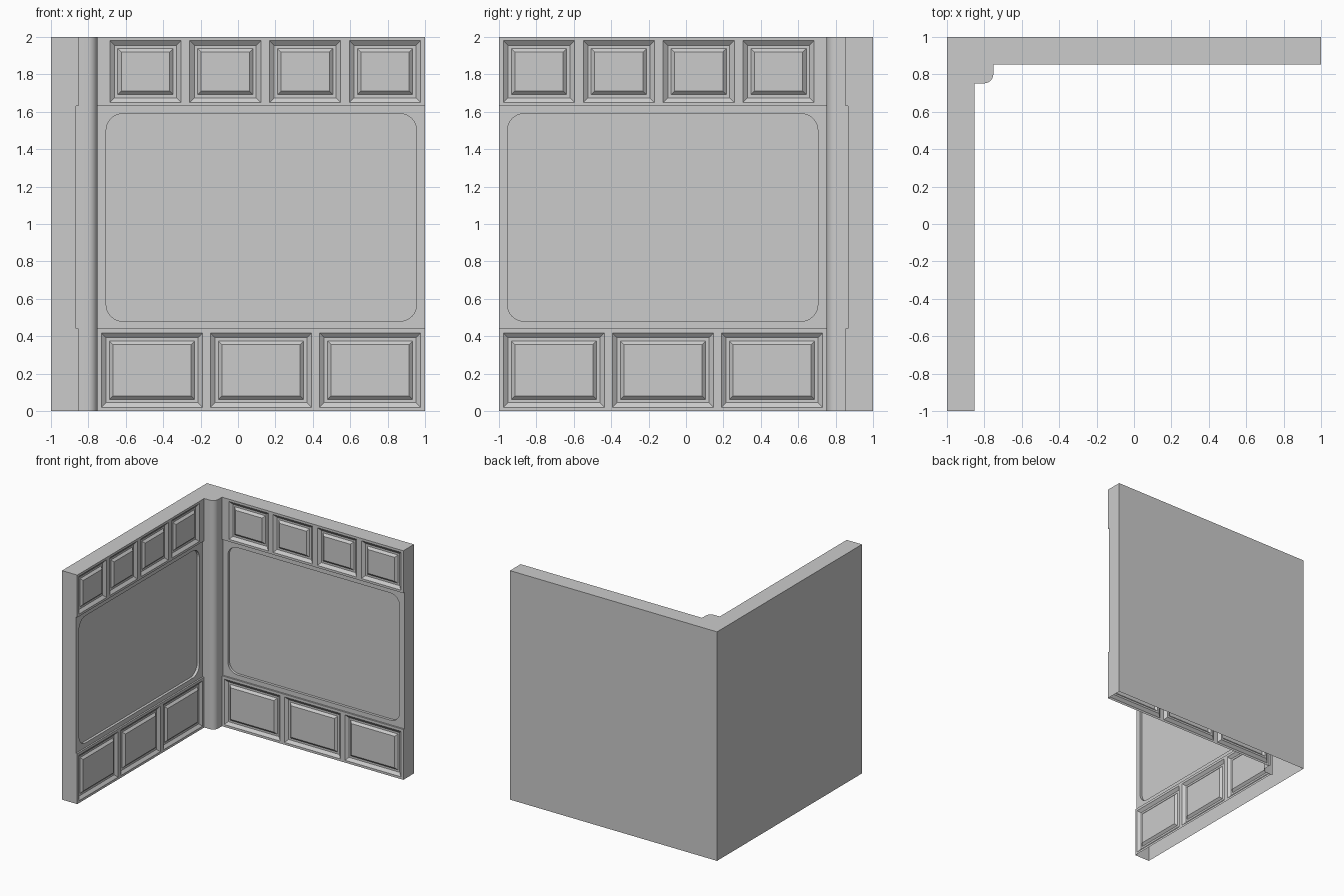
import bpy, bmesh, math
from mathutils import Matrix, Vector

cube = bpy.data.objects.get("Cube")
if cube:
    bpy.data.objects.remove(cube, do_unlink=True)

grey = bpy.data.materials.new("plain_grey")
grey.use_nodes = True
colour = (0.6, 0.6, 0.6, 1)
grey.diffuse_color = colour
grey.node_tree.nodes["Principled BSDF"].inputs["Base Color"].default_value = colour

FACE, RECESS, SUNK = 0.853, 0.867, 0.89   # y of wall face, middle band, sunk panel
LEFT, RIGHT = -0.75, 1.0                  # x extent of the panelled area
BAND_LOW, BAND_HIGH, TOP = 0.44, 1.63, 2.0
# swaps the back wall onto the left side across the corner diagonal
DIAGONAL = Matrix(((0, -1, 0, 0), (-1, 0, 0, 0), (0, 0, 1, 0), (0, 0, 0, 1)))


def add_face(bm, points):
    return bm.faces.new([bm.verts.new(p) for p in points])


def front_quad(bm, x0, x1, z0, z1, y=FACE):
    return add_face(bm, [(x0, y, z0), (x1, y, z0), (x1, y, z1), (x0, y, z1)])


def add_object(name, bm):
    mesh = bpy.data.meshes.new(name)
    bm.normal_update()
    bm.to_mesh(mesh)
    bm.free()
    mesh.materials.append(grey)
    obj = bpy.data.objects.new(name, mesh)
    bpy.context.scene.collection.objects.link(obj)
    return obj


def add_wall_part(name, bm):
    """Makes the part on the back wall and its mirrored twin on the left wall."""
    back = add_object("back_" + name, bm)
    twin = back.data.copy()
    twin.transform(DIAGONAL)
    twin.flip_normals()
    bpy.context.scene.collection.objects.link(bpy.data.objects.new("left_" + name, twin))


def panel_row(name, z_range, panel_z, first, width, step, count):
    """Rails and stiles around a row of fielded panels."""
    bm = bmesh.new()
    z0, z1 = panel_z
    front_quad(bm, LEFT, RIGHT, z_range[0], z0)
    front_quad(bm, LEFT, RIGHT, z1, z_range[1])
    cells, edge = [], LEFT
    for i in range(count):
        x = first + i * step
        front_quad(bm, edge, x, z0, z1)
        cells.append(front_quad(bm, x, x + width, z0, z1))
        edge = x + width
    front_quad(bm, edge, RIGHT, z0, z1)
    bm.normal_update()
    # sloped border, flat groove, raised field
    for thickness, depth in ((0.035, -0.02), (0.024, 0), (0.027, 0.018)):
        bmesh.ops.inset_individual(bm, faces=cells, thickness=thickness, depth=depth)
    add_wall_part(name, bm)


def rounded_corners(x0, x1, z0, z1, radius, y, segments=8):
    """Four corner arcs, counter-clockwise from the lower left."""
    centres = [(x0 + radius, z0 + radius), (x1 - radius, z0 + radius),
               (x1 - radius, z1 - radius), (x0 + radius, z1 - radius)]
    arcs = []
    for i, (cx, cz) in enumerate(centres):
        angles = [math.pi * (1 + i / 2 + k / segments / 2) for k in range(segments + 1)]
        arcs.append([Vector((cx + radius * math.cos(a), y, cz + radius * math.sin(a)))
                     for a in angles])
    return arcs


# Wall shells: back, top, end, and the ledges of the recessed band (open below)
bm = bmesh.new()
add_face(bm, [(1, 1, 0), (-1, 1, 0), (-1, 1, TOP), (1, 1, TOP)])
add_face(bm, [(-1, 1, TOP), (-FACE, FACE, TOP), (1, FACE, TOP), (1, 1, TOP)])
add_face(bm, [(1, y, z) for y, z in (
    (1, 0), (1, TOP), (FACE, TOP), (FACE, BAND_HIGH), (RECESS, BAND_HIGH),
    (RECESS, BAND_LOW), (FACE, BAND_LOW), (FACE, 0))][::-1])
for z, order in ((BAND_LOW, 1), (BAND_HIGH, -1)):
    add_face(bm, [(LEFT, FACE, z), (RIGHT, FACE, z),
                  (RIGHT, RECESS, z), (LEFT, RECESS, z)][::order])
add_wall_part("wall_shell", bm)

# Panel rows
panel_row("lower_panels", (0, BAND_LOW), (0.02, 0.417), -0.73, 0.54, 0.583, 3)
panel_row("upper_panels", (BAND_HIGH, TOP), (1.65, 1.98), -0.685, 0.38, 0.427, 4)

# Middle band with a sunk round-cornered panel
bm = bmesh.new()
arcs = rounded_corners(-0.705, 0.955, 0.48, 1.59, 0.09, RECESS)
outer = [Vector((x, RECESS, z)) for x, z in (
    (LEFT, BAND_LOW), (RIGHT, BAND_LOW), (RIGHT, BAND_HIGH), (LEFT, BAND_HIGH))]
for i in range(4):
    j, half = (i + 1) % 4, len(arcs[i]) // 2
    rim = arcs[i][half:] + arcs[j][:half + 1]
    add_face(bm, [outer[i], outer[j]] + rim[::-1])
loop = [p for arc in arcs for p in arc]
push = Vector((0, SUNK - RECESS, 0))
for a, b in zip(loop, loop[1:] + loop[:1]):
    add_face(bm, [a, b, b + push, a + push])
add_face(bm, [p + push for p in loop])
bmesh.ops.remove_doubles(bm, verts=bm.verts, dist=0.0001)
add_wall_part("middle_panel", bm)

# Corner post with a rounded front edge
R, P = 0.05, 0.752
profile = [(-0.87, P)]
for k in range(9):
    a = math.pi / 2 * (k / 8 - 1)
    profile.append((-P - R + R * math.cos(a), P + R + R * math.sin(a)))
profile.append((-P, 0.87))
bm = bmesh.new()
for (x0, y0), (x1, y1) in zip(profile, profile[1:]):
    add_face(bm, [(x0, y0, 0), (x1, y1, 0), (x1, y1, TOP), (x0, y0, TOP)])
bmesh.ops.remove_doubles(bm, verts=bm.verts, dist=0.0001)
add_face(bm, [(x, y, TOP) for x, y in profile + [(-0.853, 0.853)]])
post = add_object("corner_post", bm)
bpy.ops.object.select_all(action="DESELECT")
post.select_set(True)
bpy.context.view_layer.objects.active = post
bpy.ops.object.shade_smooth_by_angle(angle=math.radians(40))
